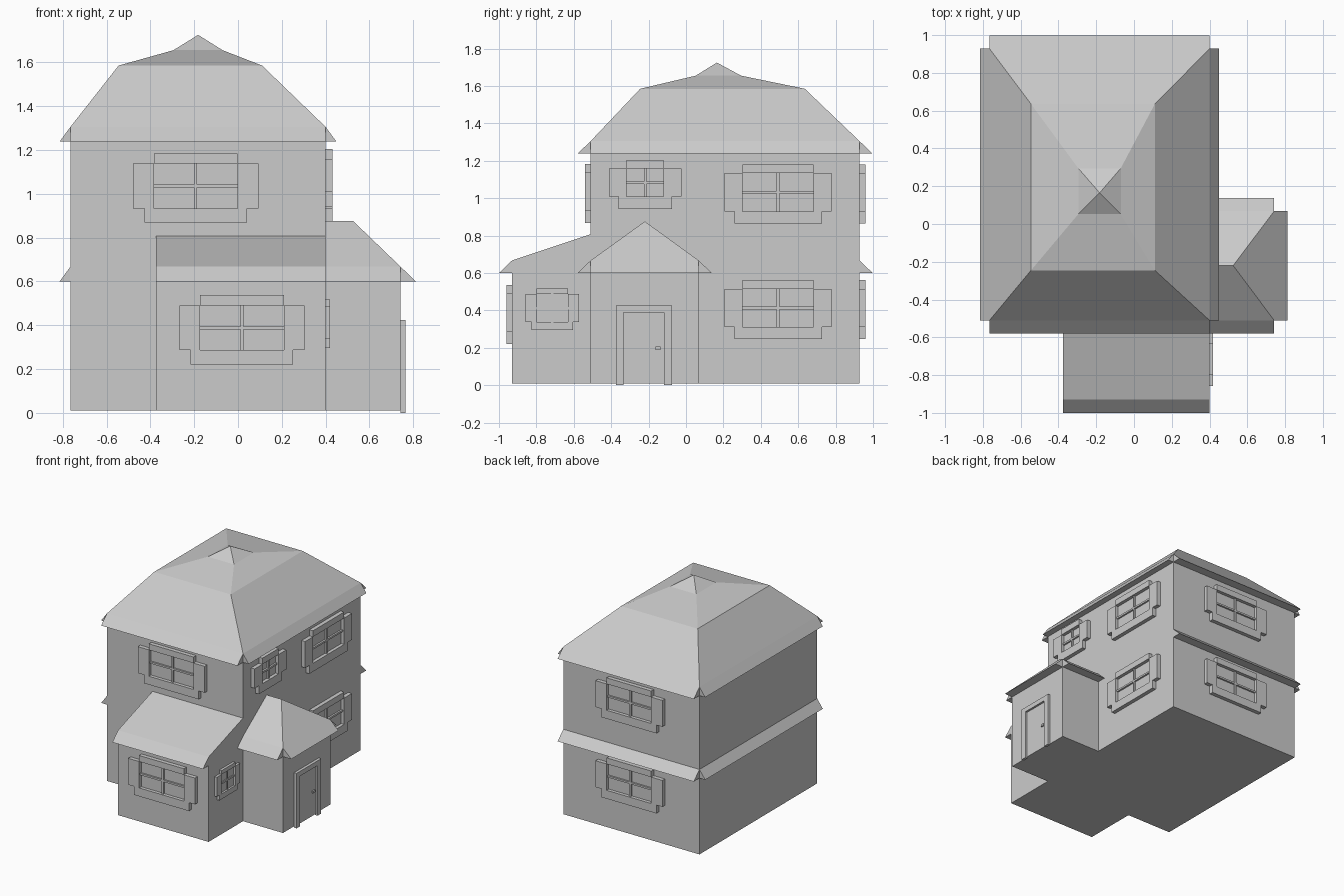
import bpy
import bmesh
from math import radians
from mathutils import Vector

cube = bpy.data.objects.get("Cube")
if cube:
    bpy.data.objects.remove(cube, do_unlink=True)

# One plain colour for the whole house
plaster = bpy.data.materials.new("plain_grey")
plaster.use_nodes = True
GREY = (0.6, 0.6, 0.6, 1)
plaster.diffuse_color = GREY
plaster.node_tree.nodes["Principled BSDF"].inputs["Base Color"].default_value = GREY


def finish(name, bm, location=(0, 0, 0), turn=0):
    bmesh.ops.remove_doubles(bm, verts=bm.verts, dist=1e-5)
    bmesh.ops.recalc_face_normals(bm, faces=bm.faces)
    mesh = bpy.data.meshes.new(name)
    bm.to_mesh(mesh)
    bm.free()
    mesh.materials.append(plaster)
    obj = bpy.data.objects.new(name, mesh)
    obj.location = location
    obj.rotation_euler.z = radians(turn)
    bpy.context.collection.objects.link(obj)
    return obj


def add_box(bm, x0, x1, y0, y1, z0, z1):
    verts = bmesh.ops.create_cube(bm, size=1)["verts"]
    for v in verts:
        v.co = Vector((x1 if v.co.x > 0 else x0,
                       y1 if v.co.y > 0 else y0,
                       z1 if v.co.z > 0 else z0))


def box(name, *bounds):
    bm = bmesh.new()
    add_box(bm, *bounds)
    return finish(name, bm)


def loft(name, levels):
    """Stack rectangles (x0, x1, y0, y1, z) into a closed, tapering solid."""
    bm = bmesh.new()
    rings = [[bm.verts.new(p) for p in ((x0, y0, z), (x1, y0, z), (x1, y1, z), (x0, y1, z))]
             for x0, x1, y0, y1, z in levels]
    bm.faces.new(rings[0])
    for low, high in zip(rings, rings[1:]):
        for i in range(4):
            j = (i + 1) % 4
            bm.faces.new((low[i], low[j], high[j], high[i]))
    return finish(name, bm)


def eave(name, start, end, out, top, drop=0.067):
    """Sloping flap along a wall edge, pushed outwards by the vector out."""
    bm = bmesh.new()
    ends = []
    for x, y in (start, end):
        ends.append([bm.verts.new(p) for p in ((x, y, top), (x, y, top - drop),
                                               (x + out[0], y + out[1], top - drop))])
    a, b = ends
    bm.faces.new(a)
    bm.faces.new(b)
    for i in range(3):
        j = (i + 1) % 3
        bm.faces.new((a[i], a[j], b[j], b[i]))
    return finish(name, bm)


def window(name, location, turn, hw, hh, trim=1.0):
    """Four panes with shutters, a lintel and a wide sill; local -y faces outwards."""
    side, lintel, sill, inset = (trim * s for s in (0.095, 0.047, 0.065, 0.052))
    depth, bar = 0.031 * trim, 0.007
    bm = bmesh.new()
    for s in (-1, 1):
        add_box(bm, *sorted((s * hw, s * (hw + side))), -depth, 0, -hh, hh)
    add_box(bm, -hw, hw, -depth, 0, hh, hh + lintel)
    add_box(bm, -hw - side + inset, hw + side - inset, -depth, 0, -hh - sill, -hh)
    add_box(bm, -bar, bar, -depth * 0.6, 0, -hh, hh)
    add_box(bm, -hw, hw, -depth * 0.6, 0, -bar, bar)
    add_box(bm, -hw, hw, -0.005, 0, -hh, hh)
    return finish(name, bm, location, turn)


# Wall lines shared by the parts
BASE, LOW, HIGH = 0.01, 0.667, 1.305
L, R, F, B = -0.765, 0.40, -0.51, 0.928
ANNEX_L, ANNEX_F = -0.375, -0.93
PORCH_R, PORCH_B = 0.742, 0.068
DX, DY = 0.049, 0.07

# Main house
box("main_walls", L, R, F, B, BASE, HIGH)
loft("main_roof", [(L, R, F, B, HIGH),
                   (-0.545, 0.11, -0.245, 0.635, 1.585),
                   (-0.295, -0.07, 0.052, 0.295, 1.655),
                   (-0.182, -0.182, 0.165, 0.165, 1.725)])
eave("upper_front_eave", (L, F), (R, F), (0, -DY), HIGH)
eave("upper_back_eave", (L, B), (R, B), (0, DY), HIGH)
eave("upper_left_eave", (R, F), (R, B), (DX, 0), HIGH)
eave("upper_right_eave", (L, F), (L, B), (-DX, 0), HIGH)
eave("lower_right_eave", (L, F), (L, B), (-DX, 0), LOW)
eave("lower_back_eave", (L, B), (R, B), (0, DY), LOW)

# Front annex with a lean-to roof
box("annex_walls", ANNEX_L, R, ANNEX_F, F, BASE, LOW)
loft("annex_roof", [(ANNEX_L, R, ANNEX_F, F, LOW), (ANNEX_L, R, F, F, 0.807)])
eave("annex_eave", (ANNEX_L, ANNEX_F), (R, ANNEX_F), (0, -DY), LOW)

# Side porch with a hipped roof
box("porch_walls", R, PORCH_R, F, PORCH_B, BASE, LOW)
loft("porch_roof", [(R, PORCH_R, F, PORCH_B, LOW), (R, 0.525, -0.22, -0.22, 0.876)])
eave("porch_front_eave", (R, F), (PORCH_R, F), (0, -DY), LOW)
eave("porch_back_eave", (R, PORCH_B), (PORCH_R, PORCH_B), (0, DY), LOW)
eave("porch_side_eave", (PORCH_R, F), (PORCH_R, PORCH_B), (DY, 0), LOW)

# Windows
BIG = (0.191, 0.102)
window("upper_front_window", (-0.193, F, 1.035), 0, *BIG)
window("annex_front_window", (0.018, ANNEX_F, 0.388), 0, *BIG)
for level, z in (("upper", 1.032), ("lower", 0.413)):
    window(level + "_side_window", (R, 0.492, z), 90, *BIG)
    window(level + "_back_window", (-0.183, B, z), 180, *BIG)
window("small_upper_window", (R, -0.218, 1.083), 90, 0.099, 0.075)
window("small_annex_window", (R, -0.715, 0.412), 90, 0.083, 0.075, 0.63)

# Front door: frame, leaf and handle
X = PORCH_R
bm = bmesh.new()
add_box(bm, X, X + 0.022, -0.375, -0.333, 0, 0.425)
add_box(bm, X, X + 0.022, -0.118, -0.075, 0, 0.425)
add_box(bm, X, X + 0.022, -0.333, -0.118, 0.388, 0.425)
finish("door_frame", bm)
box("door_leaf", X, X + 0.006, -0.333, -0.118, BASE, 0.388)
box("door_handle", X, X + 0.016, -0.163, -0.137, 0.188, 0.206)
